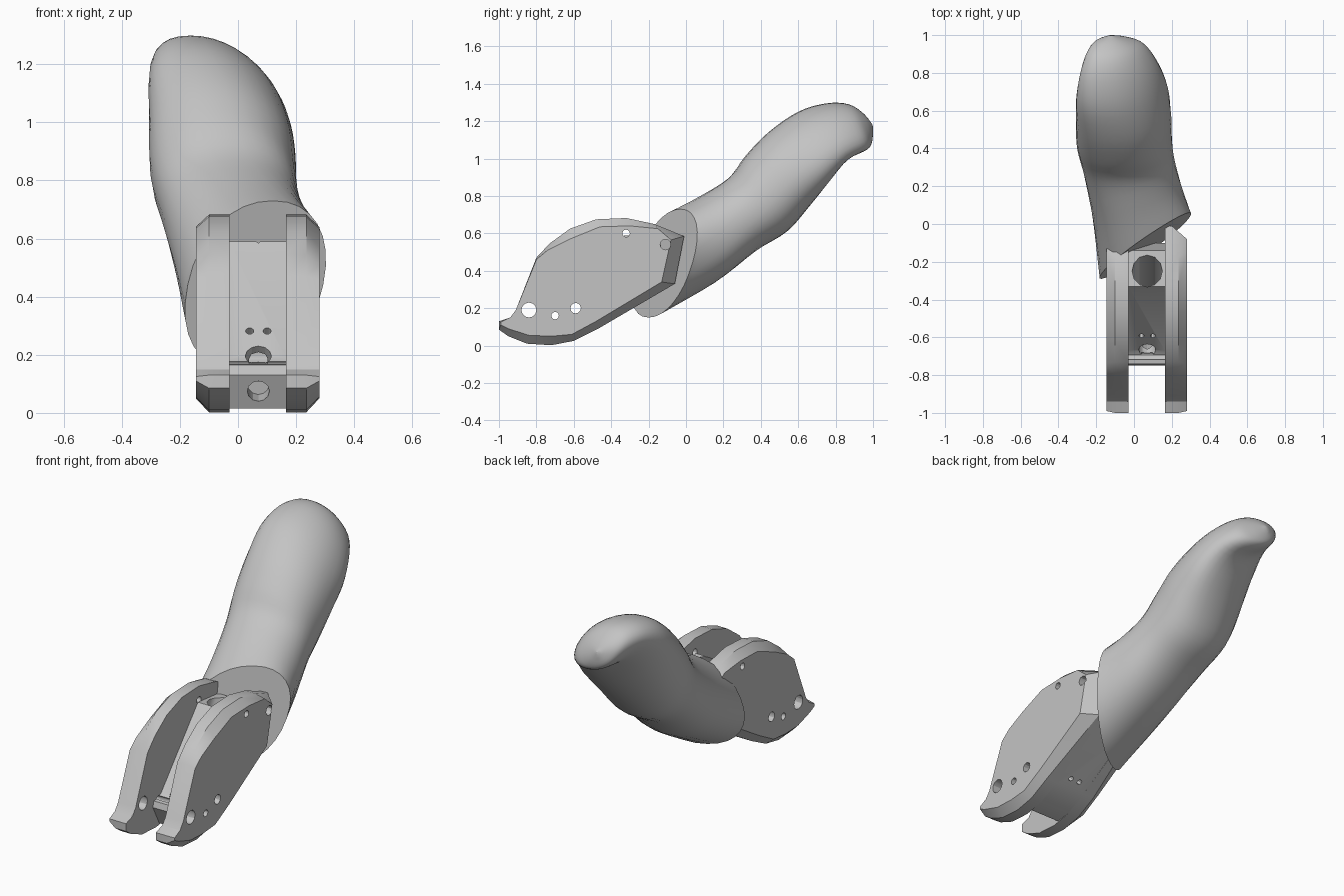
import bpy, bmesh, math
from mathutils import Vector

if "Cube" in bpy.data.objects:
    bpy.data.objects.remove(bpy.data.objects["Cube"])

GREY = (0.55, 0.55, 0.55, 1)
grey = bpy.data.materials.new("light_grey")
grey.use_nodes = True
grey.diffuse_color = GREY
grey.node_tree.nodes["Principled BSDF"].inputs["Base Color"].default_value = GREY


def loft(name, rings):
    """Skin a list of closed rings and cap both ends."""
    bm = bmesh.new()
    rows = [[bm.verts.new(p) for p in ring] for ring in rings]
    n = len(rows[0])
    for a, b in zip(rows, rows[1:]):
        for i in range(n):
            j = (i + 1) % n
            bm.faces.new((a[i], a[j], b[j], b[i]))
    bm.faces.new(rows[0])
    bm.faces.new(rows[-1])
    bmesh.ops.remove_doubles(bm, verts=bm.verts, dist=0.0005)
    bmesh.ops.recalc_face_normals(bm, faces=bm.faces)
    mesh = bpy.data.meshes.new(name)
    bm.to_mesh(mesh)
    bm.free()
    mesh.materials.append(grey)
    obj = bpy.data.objects.new(name, mesh)
    bpy.context.collection.objects.link(obj)
    return obj


def drill(obj, holes):
    """Cut round holes, each given as start, end and radius."""
    cutters = []
    for start, end, radius in holes:
        a, b = Vector(start), Vector(end)
        turn = (b - a).to_track_quat('Z', 'Y')
        circle = [turn @ Vector((radius * math.cos(t * math.tau / 12),
                                 radius * math.sin(t * math.tau / 12), 0)) for t in range(12)]
        cutter = loft("hole_cutter", [[a + c for c in circle], [b + c for c in circle]])
        cutter.hide_render = True
        cutters.append(cutter)
        mod = obj.modifiers.new("hole", 'BOOLEAN')
        mod.operation = 'DIFFERENCE'
        mod.solver = 'EXACT'
        mod.object = cutter
    graph = bpy.context.evaluated_depsgraph_get()
    baked = bpy.data.meshes.new_from_object(obj.evaluated_get(graph))
    obj.modifiers.clear()
    obj.data = baked
    for cutter in cutters:
        bpy.data.objects.remove(cutter)


# Side plates: silhouette and smaller outer face, as (y, z)
edge = [(-1, .13), (-.94, .15), (-.91, .19), (-.8, .47), (-.73, .545), (-.62, .625),
        (-.48, .675), (-.32, .682), (-.17, .65), (-.01, .585), (-.06, .33), (-.47, .09),
        (-.6, .025), (-.72, .002), (-.85, .01), (-.95, .05), (-1, .085)]
face = [(-.99, .125), (-.94, .15), (-.91, .19), (-.8, .46), (-.74, .51), (-.62, .57),
        (-.46, .635), (-.3, .64), (-.15, .625), (-.08, .565), (-.13, .34), (-.48, .13),
        (-.61, .06), (-.72, .05), (-.84, .055), (-.95, .09), (-.99, .11)]
pins = [(-.84, .19, .04), (-.7, .16, .02), (-.59, .2, .028), (-.32, .6, .02), (-.11, .54, .028)]
pin_holes = [((-.4, y, z), (.5, y, z), r) for y, z, r in pins]

parts = []
for name, inner, side in (("left_plate", .165, 1), ("right_plate", -.03, -1)):
    outer = inner + side * .115
    rings = [[(inner, y, z) for y, z in edge],
             [(outer - side * (.08 if y > -.1 else .045), y, z) for y, z in edge],
             [(outer, y, z) for y, z in face]]
    plate = loft(name, rings)
    drill(plate, pin_holes)
    parts.append(plate)

# Wedge joining the plates, with cord channel and screw holes
wedge = [(-.75, .13), (-.74, .165), (-.7, .17), (-.67, .19), (-.33, .59), (-.14, .57),
         (-.1, .31), (-.47, .09), (-.6, .025), (-.69, .015)]
web = loft("bridge_wedge", [[(x, y, z) for y, z in wedge] for x in (-.03, .165)])
drill(web, pin_holes[1:3] + [
    ((.07, -.21, .667), (.07, -.42, .2), .08),
    ((.07, -.74, .27), (.07, -.6, .13), .045),
    ((.07, -.8, .055), (.07, -.62, .1), .038),
    ((.04, -.7, .385), (.04, -.36, .06), .014),
    ((.1, -.7, .385), (.1, -.36, .06), .014)])
parts.append(web)

# Finger sections: upper y, z; lower y, z; left x, right x; skew in y; lean in x; dent
sections = [
    (-.03, .73, -.2, .15, -.173, .293, .64, .06, 0),
    (.09, .8, .13, .33, -.215, .25, .4, .03, 0),
    (.23, .895, .37, .505, -.265, .215, .15, 0, 0),
    (.315, 1.01, .54, .61, -.3, .2, .03, -.02, 0),
    (.44, 1.14, .66, .745, -.3, .19, 0, -.05, 0),
    (.6, 1.25, .77, .865, -.29, .16, 0, -.085, .1),
    (.75, 1.295, .875, .975, -.27, .11, 0, -.085, .28),
    (.87, 1.29, .97, 1.04, -.24, .045, 0, -.06, .1),
    (.95, 1.24, .995, 1.09, -.2, -.03, 0, -.03, 0),
    (.998, 1.18, 1.0, 1.15, -.13, -.11, 0, 0, 0)]


def spline(a, b, c, d, t):
    return tuple(q + .5 * t * (r - p + t * (2 * p - 5 * q + 4 * r - s + t * (3 * (q - r) + s - p)))
                 for p, q, r, s in zip(a, b, c, d))


def ring(s, count=32):
    uy, uz, ly, lz, x0, x1, skew, lean, dent = s
    points = []
    for i in range(count):
        t = i * math.tau / count
        # hollow under the fingertip, on the right side
        shrink = 1 - dent * max(0, math.cos(t - math.radians(230))) ** 2
        c, v = (math.copysign(abs(k) ** .92, k) * shrink for k in (math.cos(t), math.sin(t)))
        w = c * (x1 - x0) / 2
        points.append(((x0 + x1) / 2 + w + v * lean,
                       (uy + ly) / 2 + w * skew + v * (uy - ly) / 2,
                       (uz + lz) / 2 + v * (uz - lz) / 2))
    return points


padded = [sections[0]] + sections + [sections[-1]]
rings = [ring(spline(*padded[i:i + 4], k / 4)) for i in range(len(sections) - 1) for k in range(4)]
rings.append(ring(sections[-1]))
finger = loft("finger", rings)
parts.append(finger)

# Smooth the rounded surfaces and keep the hard edges
bpy.ops.object.select_all(action='DESELECT')
for part in parts:
    part.select_set(True)
bpy.context.view_layer.objects.active = finger
bpy.ops.object.shade_smooth_by_angle(angle=math.radians(30))
